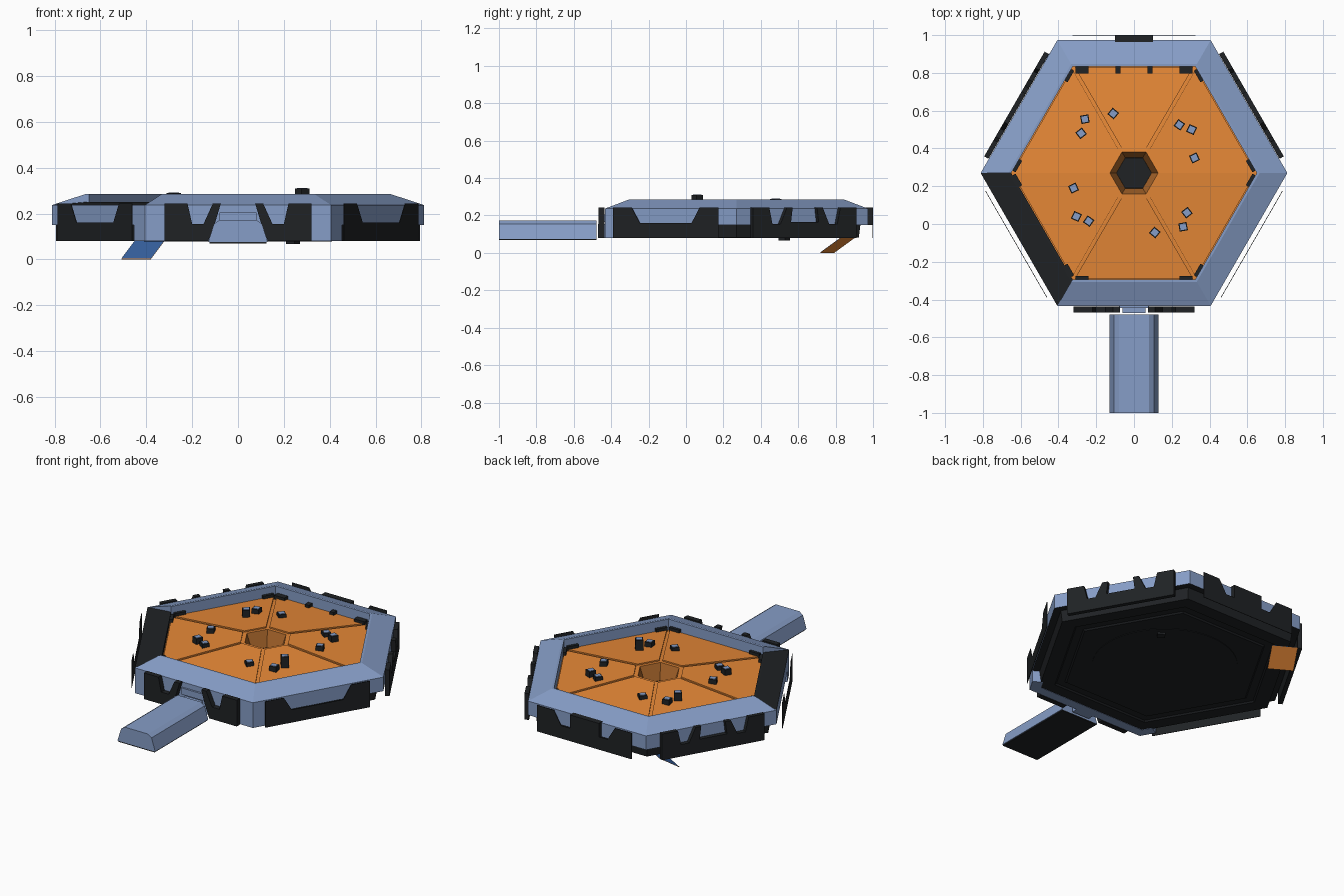
import bpy, bmesh
from math import cos, sin, radians, pi
from mathutils import Vector, Matrix

if "Cube" in bpy.data.objects:
    bpy.data.objects.remove(bpy.data.objects["Cube"])

CY = 0.27            # hexagon centre in y
AP = 0.703           # outer apothem


def mat(name, rgb):
    m = bpy.data.materials.new(name)
    m.diffuse_color = (*rgb, 1)
    m.use_nodes = True
    m.node_tree.nodes["Principled BSDF"].inputs["Base Color"].default_value = m.diffuse_color
    return m


BLUE = mat("blue_grey", (0.24, 0.34, 0.57))
ORANGE = mat("orange", (0.80, 0.25, 0.038))
BROWN = mat("brown", (0.42, 0.14, 0.025))
DARK = mat("dark", (0.014, 0.016, 0.018))
DEEP = mat("deep_blue", (0.04, 0.13, 0.38))


def finish(name, bm, m, recalc=True):
    bmesh.ops.remove_doubles(bm, verts=bm.verts, dist=1e-5)
    if recalc:
        bmesh.ops.recalc_face_normals(bm, faces=bm.faces)
    me = bpy.data.meshes.new(name)
    bm.to_mesh(me)
    bm.free()
    me.materials.append(m)
    ob = bpy.data.objects.new(name, me)
    bpy.context.collection.objects.link(ob)
    return ob


def hexpt(r, k, z):
    return Vector((r * cos(k * pi / 3), CY + r * sin(k * pi / 3), z))


def rings(name, prof, m, cap1=False, n=6):
    """Loft of regular n-gons given as (radius, z)."""
    bm = bmesh.new()
    rows = [[bm.verts.new((r * cos(2 * pi * i / n), CY + r * sin(2 * pi * i / n), z))
             for i in range(n)] for r, z in prof]
    for a, b in zip(rows, rows[1:]):
        for i in range(n):
            j = (i + 1) % n
            bm.faces.new((a[i], a[j], b[j], b[i]))
    if cap1:
        bm.faces.new(rows[-1])
    return finish(name, bm, m)


def prism(name, pts, to_world, d0, d1, m):
    """Extrude a 2D outline between two depths; to_world maps (u, z, depth)."""
    bm = bmesh.new()
    a = [bm.verts.new(to_world(u, z, d0)) for u, z in pts]
    b = [bm.verts.new(to_world(u, z, d1)) for u, z in pts]
    bm.faces.new(a)
    bm.faces.new(b[::-1])
    for i in range(len(pts)):
        j = (i + 1) % len(pts)
        bm.faces.new((a[i], b[i], b[j], a[j]))
    return finish(name, bm, m)


def side(deg):
    """Coordinates of a hexagon side: u along it, d outward from the centre."""
    c, s = cos(radians(deg)), sin(radians(deg))
    return lambda u, z, d: Vector((c * d - s * u, CY + s * d + c * u, z))


def rect(u0, u1, z0, z1):
    return [(u0, z0), (u1, z0), (u1, z1), (u0, z1)]


def mirror_u(pts):
    return [(-u, z) for u, z in pts]


# Outer wall, with the dark hull set back below it
rings("outer_wall", [(0.812, 0.237), (0.812, 0.15)], BLUE)
rings("underside", [(0.812, 0.15), (0.765, 0.15), (0.755, 0.082), (0.66, 0.082),
                    (0.65, 0.09), (0.60, 0.09), (0.59, 0.082)], DARK, cap1=True)
rings("round_base_plate", [(0.41, 0.084), (0.41, 0.079)], DARK, cap1=True, n=48)

# Front wall reaches down to the base and wraps round both corners
front = side(-90)
prism("front_lower_wall", rect(-.405, .405, .08, .15), front, AP - .06, AP, BLUE)
for nm, a, u0, u1 in (("right", -30, -.405, -.31), ("left", 210, .31, .405)):
    prism(f"front_corner_{nm}", rect(u0, u1, .08, .15), side(a), AP - .06, AP, BLUE)

# Sloped rim, one segment per side; front-left one is lowered and dark
for k in range(6):
    low = k == 3
    top = 0.25 if low else 0.285
    bm = bmesh.new()
    prof = [(0.812, 0.237), (0.665, top), (0.65, top), (0.65, 0.20)]
    ra = [bm.verts.new(hexpt(r, k, z)) for r, z in prof]
    rb = [bm.verts.new(hexpt(r, k + 1, z)) for r, z in prof]
    for i in range(3):
        bm.faces.new((ra[i], rb[i], rb[i + 1], ra[i + 1]))
    if k in (2, 4):
        bm.faces.new(rb if k == 2 else ra)
    finish(f"rim_{k}", bm, DARK if low else BLUE, recalc=False)


# Domed floor with raised sector panels and a central pit
def floor_z(r):
    return 0.272 - 0.078 * r


rings("floor_base", [(0.652, floor_z(.652) - .004), (0.128, floor_z(.128) - .004)], ORANGE)
for k in range(6):
    def fp(r, t, dz):
        p = hexpt(r, k, 0).lerp(hexpt(r, k + 1, 0), t)
        return Vector((p.x, p.y, floor_z(r) + dz))
    bm = bmesh.new()
    quad = [(0.155, 0.07), (0.645, 0.015), (0.645, 0.985), (0.155, 0.93)]
    hi = [bm.verts.new(fp(r, t, 0.004)) for r, t in quad]
    lo = [bm.verts.new(fp(r, t, -0.006)) for r, t in quad]
    bm.faces.new(hi)
    for i in range(4):
        j = (i + 1) % 4
        bm.faces.new((hi[i], lo[i], lo[j], hi[j]))
    finish(f"floor_panel_{k}", bm, ORANGE)
rings("pit_wall", [(0.128, floor_z(.128) - .004), (0.093, 0.16)], BROWN)
rings("pit_floor", [(0.095, 0.158), (0.093, 0.161)], DARK, cap1=True)

# Small posts on the floor, in point-symmetric clusters
posts = [(-.26, .285, .275), (-.28, .21, .292), (-.11, .315, .272),
         (.24, .255, .272), (.305, .23, .28), (.32, .08, .278)]
for i, (x, y, top) in enumerate(posts):
    for s in (1, -1):
        t = 0.312 if (i == 1 and s == -1) else top
        b = 0.067 if (i == 3 and s == 1) else 0.235
        for nm, w, z0, z1, m in (("post", 0.044, b, t - 0.003, DARK),
                                 ("post_cap", 0.032, t - 0.012, t, BLUE)):
            bm = bmesh.new()
            bmesh.ops.create_cube(bm, size=1, matrix=Matrix.Translation((x * s, CY + y * s, (z0 + z1) / 2))
                                  @ Matrix.Rotation(radians((10, 38, 50, 55, 65, 25)[i]), 4, 'Z')
                                  @ Matrix.Diagonal((w, w, z1 - z0, 1)))
            finish(f"{nm}_{i}_{'a' if s > 0 else 'b'}", bm, m)

# Armour plates: notched half used on front and rear diagonals
half = [(-.32, .08), (-.32, .243), (-.22, .243), (-.20, .155), (-.15, .155),
        (-.11, .243), (-.075, .243), (-.10, .16), (-.13, .08)]
for nm, pts in (("left", half), ("right", mirror_u(half))):
    prism(f"front_armour_{nm}", pts, front, AP + 0.004, AP + 0.036, DARK)
joined = half[:-2] + [(-.085, .165), (.085, .165)] + mirror_u(half[:-2])[::-1]
for nm, a in (("right", 30), ("left", 150)):
    prism(f"rear_{nm}_armour", joined, side(a), AP + 0.002, AP + 0.028, DARK)

# Thin wide plates standing off the other three sides
wide = [(-.325, .08), (-.325, .243), (-.21, .243), (-.16, .16), (.16, .16),
        (.21, .243), (.325, .243), (.325, .08)]
for nm, a, du in (("front_right", -30, -.016), ("back", 90, 0), ("front_left", 210, .016)):
    prism(f"{nm}_armour", [(u + du, z) for u, z in wide], side(a), AP + 0.024, AP + 0.027, DARK)
prism("back_latch", rect(-.1, .1, .15, .243), side(90), AP - .01, AP + 0.027, DARK)

# Dark brackets along the inside of the rim
for k, a in enumerate((-30, 30, 90, 150, 210, -90)):
    f = side(a)
    d = 0.035 if a == 90 else 0.018
    for i, (u, w) in enumerate(((-.275, .035), (-.085, .014), (.085, .014), (.275, .035))):
        if a != 90 and i in (1, 2):
            continue
        prism(f"rim_bracket_{k}_{i}", rect(u - w, u + w, .20, .245), f, 0.563 - d, 0.564, DARK)

# Front walkway: bevelled profile, dark underside and doorway link
h = [(.13, .075), (.105, .155), (.08, .172)]
walk = h + mirror_u(h)[::-1]
prism("walkway", walk, front, CY + 0.478, CY + 1.0, BLUE)
prism("walkway_underside", rect(-.125, .125, .069, .076), front, CY + 0.478, CY + 0.999, DARK)
prism("walkway_link", rect(-.06, .06, .08, .155), front, 0.68, CY + 0.47, BLUE)
prism("doorway", rect(-.08, .08, .165, .205), front, 0.69, AP + 0.012, BLUE)

# Sloping ramp under the rear-left side: blue top, orange bottom
c0, c1 = Vector((-0.445, 0.755, 0.003)), Vector((-0.385, 0.865, 0.083))
w = Vector((-0.866, 0.5, 0)) * 0.074
for nm, dz, m in (("ramp_top", 0.0, DEEP), ("ramp_bottom", -0.003, ORANGE)):
    o = Vector((0, 0, dz))
    bm = bmesh.new()
    vs = [bm.verts.new(p + o) for p in (c0 - w, c1 - w, c1 + w, c0 + w)]
    face = bm.faces.new(vs)
    face.normal_update()
    if (face.normal.z > 0) != (m is DEEP):
        face.normal_flip()
    finish(nm, bm, m, recalc=False)
